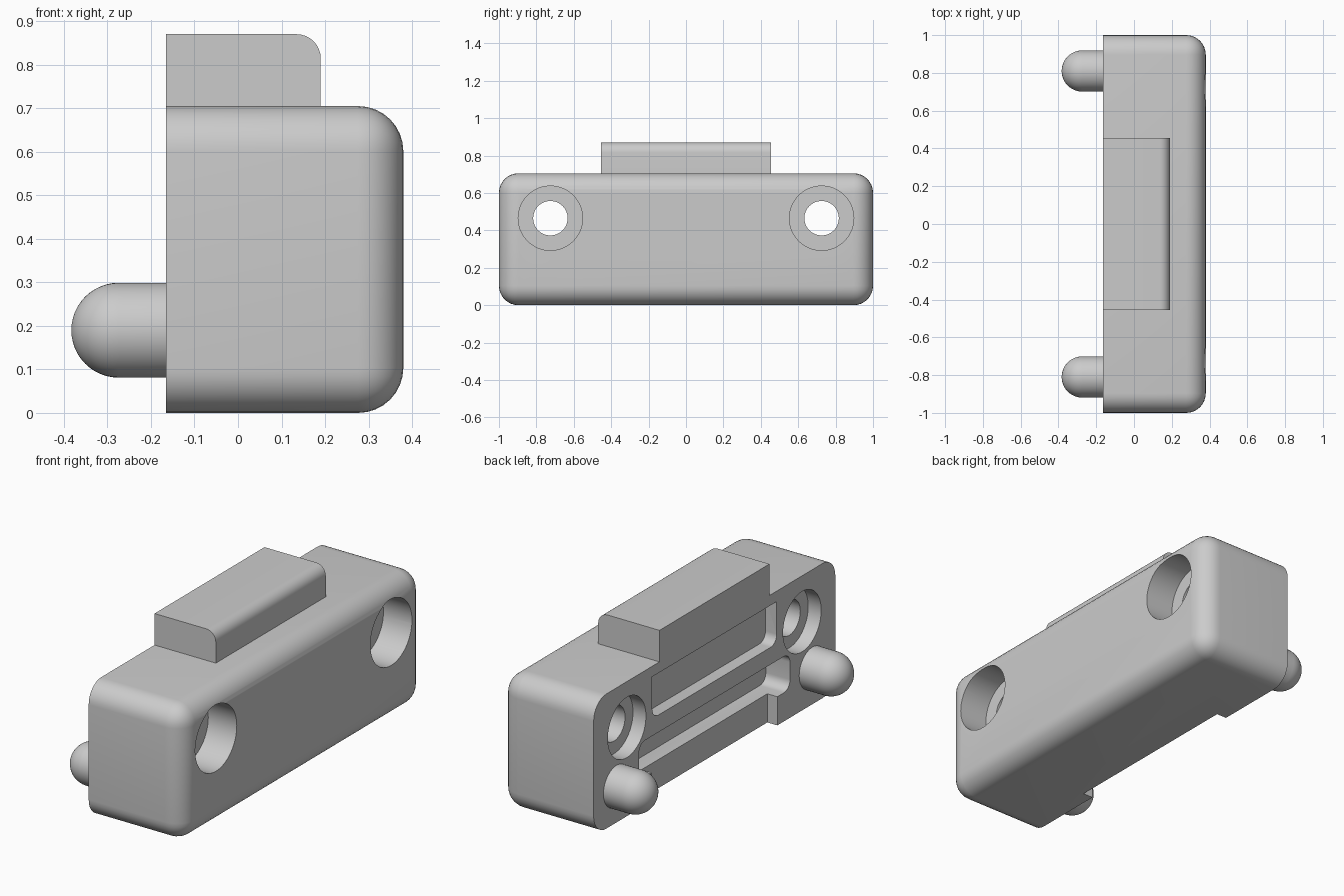
import bpy, bmesh, math
from mathutils import Matrix, Vector

old = bpy.data.objects.get("Cube")
if old:
    bpy.data.objects.remove(old, do_unlink=True)

grey = bpy.data.materials.new("plain_grey")
grey.use_nodes = True
colour = (0.6, 0.6, 0.6, 1)
grey.diffuse_color = colour
grey.node_tree.nodes["Principled BSDF"].inputs["Base Color"].default_value = colour

BACK, FRONT = -0.165, 0.38   # x limits of the housing
HOLE_Y, HOLE_Z = 0.725, 0.465
PEG_Y, PEG_Z, PEG_R = 0.81, 0.19, 0.109


def finish(bm, name):
    bmesh.ops.recalc_face_normals(bm, faces=bm.faces)
    mesh = bpy.data.meshes.new(name)
    bm.to_mesh(mesh)
    bm.free()
    mesh.materials.append(grey)
    obj = bpy.data.objects.new(name, mesh)
    bpy.context.collection.objects.link(obj)
    return obj


def box(name, low, high, radius=0, rounded=None, segments=8):
    """Box between two corners; edges whose midpoint and direction pass the rule are rounded."""
    low, high = Vector(low), Vector(high)
    bm = bmesh.new()
    bmesh.ops.create_cube(bm, size=1)
    for v in bm.verts:
        v.co = (low + high) / 2 + v.co * (high - low)
    if rounded:
        picked = []
        for e in bm.edges:
            a, b = (v.co for v in e.verts)
            axis = max(range(3), key=lambda i: abs(a[i] - b[i]))
            if rounded((a + b) / 2, axis):
                picked.append(e)
        bmesh.ops.bevel(bm, geom=picked, offset=radius, segments=segments,
                        profile=0.5, affect='EDGES', clamp_overlap=True)
    return finish(bm, name)


def rod(name, x0, x1, y, z, r):
    """Cylinder along x."""
    bm = bmesh.new()
    place = Matrix.Translation(((x0 + x1) / 2, y, z)) @ Matrix.Rotation(math.pi / 2, 4, 'Y')
    bmesh.ops.create_cone(bm, cap_ends=True, segments=64, radius1=r, radius2=r,
                          depth=x1 - x0, matrix=place)
    return finish(bm, name)


def cut(target, cutter):
    cutter.hide_render = True
    mod = target.modifiers.new("cut", 'BOOLEAN')
    mod.operation, mod.solver, mod.object = 'DIFFERENCE', 'EXACT', cutter
    bpy.context.view_layer.objects.active = target
    bpy.ops.object.modifier_apply(modifier=mod.name)
    bpy.data.objects.remove(cutter, do_unlink=True)


def smooth(obj):
    bpy.ops.object.select_all(action='DESELECT')
    obj.select_set(True)
    bpy.context.view_layer.objects.active = obj
    bpy.ops.object.shade_smooth_by_angle(angle=math.radians(30))


# Housing: rounded everywhere except around the flat mounting face
housing = box("housing", (BACK, -1, 0), (FRONT, 1, 0.705), 0.104,
              lambda mid, axis: mid.x > BACK + 0.01)

# Screw holes with a counterbore on both faces
for side in (-1, 1):
    y = side * HOLE_Y
    cut(housing, rod("hole_cutter", BACK - 0.1, FRONT + 0.1, y, HOLE_Z, 0.092))
    cut(housing, rod("front_bore_cutter", FRONT - 0.165, FRONT + 0.1, y, HOLE_Z, 0.172))
    cut(housing, rod("back_bore_cutter", BACK - 0.1, BACK + 0.075, y, HOLE_Z, 0.158))

# Upper pocket: rounded lower corners
cut(housing, box("upper_pocket_cutter", (BACK - 0.1, -0.515, 0.43), (BACK + 0.065, 0.515, 0.65), 0.05,
                 lambda mid, axis: axis == 0 and mid.z < 0.5))
# Lower pocket: all four corners rounded
cut(housing, box("lower_pocket_cutter", (BACK - 0.1, -0.625, 0.15), (BACK + 0.14, 0.625, 0.34), 0.05,
                 lambda mid, axis: axis == 0))
# Shallow notch that opens the lower pocket to the underside
cut(housing, box("notch_cutter", (BACK - 0.1, -0.52, -0.1), (BACK + 0.058, 0.52, 0.22)))
smooth(housing)

# Raised tongue on top, flush with the mounting face
tongue = box("top_tongue", (BACK, -0.455, 0.69), (0.19, 0.455, 0.87), 0.055,
             lambda mid, axis: axis == 1 and mid.x > 0 and mid.z > 0.8)
smooth(tongue)

# Dome-ended locating pegs
for side, label in ((-1, "front"), (1, "rear")):
    bm = bmesh.new()
    steps = 12
    tip = -0.383
    path = [bm.verts.new((BACK + 0.02, 0, 0)), bm.verts.new((BACK + 0.02, 0, PEG_R))]
    for i in range(steps + 1):
        t = math.pi / 2 * i / steps
        path.append(bm.verts.new((tip + PEG_R * (1 - math.sin(t)), 0, PEG_R * math.cos(t))))
    edges = [bm.edges.new(pair) for pair in zip(path, path[1:])]
    bmesh.ops.spin(bm, geom=path + edges, axis=(1, 0, 0), cent=(0, 0, 0),
                   angle=2 * math.pi, steps=48)
    bmesh.ops.remove_doubles(bm, verts=bm.verts, dist=0.0005)
    bmesh.ops.translate(bm, verts=bm.verts, vec=(0, side * PEG_Y, PEG_Z))
    smooth(finish(bm, label + "_peg"))
